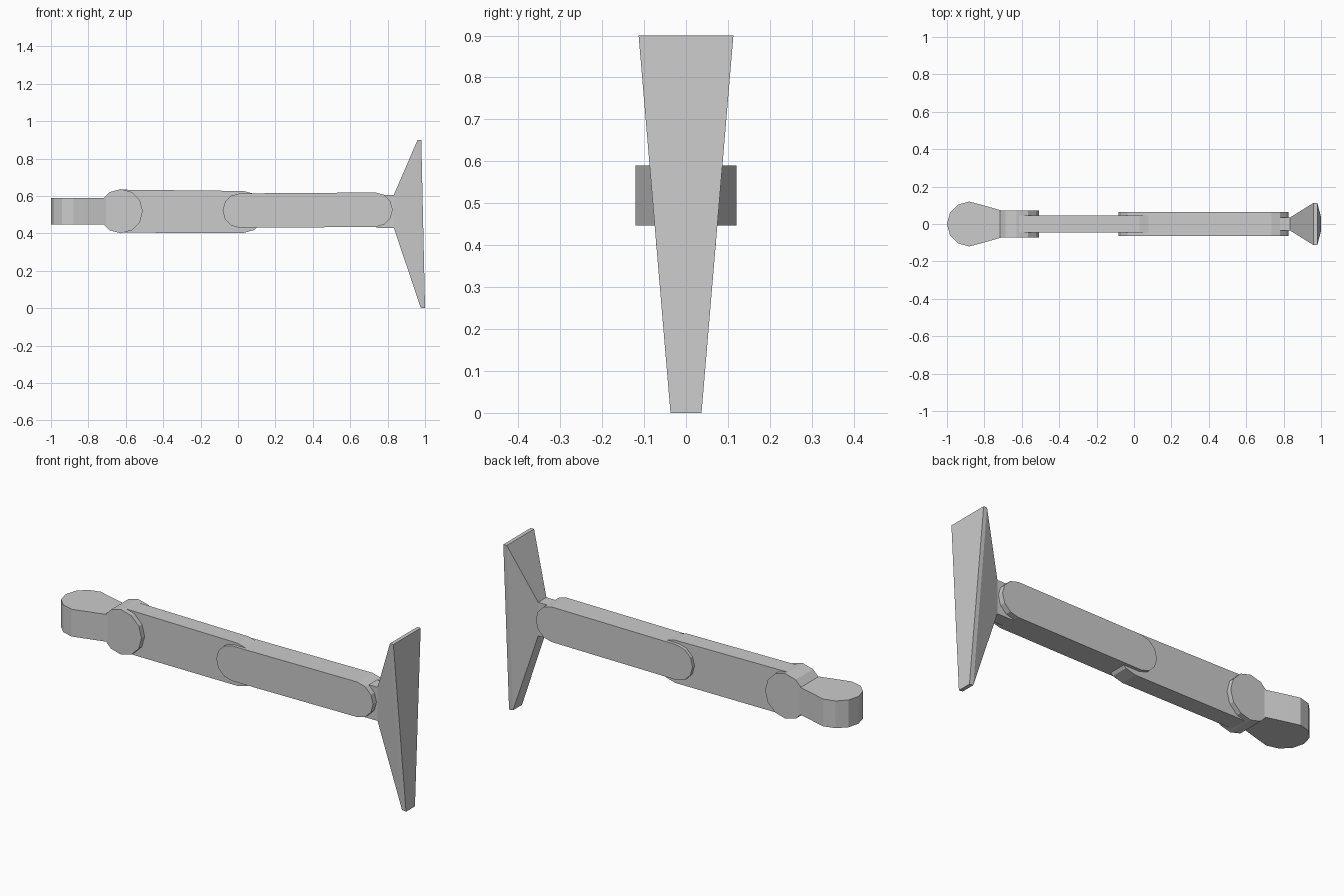
import bpy, bmesh
from math import sin, cos, pi

if "Cube" in bpy.data.objects:
    bpy.data.objects.remove(bpy.data.objects["Cube"])


def finish(name, bm):
    bmesh.ops.recalc_face_normals(bm, faces=bm.faces)
    me = bpy.data.meshes.new(name)
    bm.to_mesh(me)
    bm.free()
    ob = bpy.data.objects.new(name, me)
    bpy.context.collection.objects.link(ob)
    return ob


def prism(name, pts, place, lo, hi):
    """Extrude a closed outline between two levels."""
    bm = bmesh.new()
    a = [bm.verts.new(place(u, v, lo)) for u, v in pts]
    b = [bm.verts.new(place(u, v, hi)) for u, v in pts]
    bm.faces.new(a)
    bm.faces.new(b)
    n = len(pts)
    for i in range(n):
        j = (i + 1) % n
        bm.faces.new((a[i], a[j], b[j], b[i]))
    return finish(name, bm)


def arc(cx, cy, r, start, end, steps):
    return [(cx + r * cos(t), cy + r * sin(t)) for t in
            [(start + (end - start) * i / steps) * pi / 180 for i in range(steps + 1)]]


def side(u, v, w):
    return (u, w, v)


def plan(u, v, w):
    return (u, v, w)


def link(name, left, right, r_left, r_right, half):
    # Bar with rounded ends, seen from the side
    pts = arc(*left, r_left, 90, 270, 6) + arc(*right, r_right, -90, 90, 6)
    return prism(name, pts, side, -half, half)


# Teardrop mounting lug
prism("mount_lug", arc(-0.88, 0, 0.12, 60, 300, 8) + [(-0.70, -0.07), (-0.70, 0.07)],
      plan, 0.447, 0.59)

# Shoulder knuckle
prism("shoulder_knuckle", arc(-0.627, 0.519, 0.118, 0, 330, 11), side, -0.072, 0.072)

# Two arm bars
link("inner_arm", (-0.627, 0.519), (0.03, 0.515), 0.115, 0.112, 0.046)
link("outer_arm", (0.01, 0.522), (0.735, 0.527), 0.092, 0.092, 0.063)

# Tongue joining the outer arm to the head
prism("head_tongue", arc(0.75, 0.518, 0.088, 90, 270, 6) + [(0.84, 0.43), (0.84, 0.606)],
      side, -0.034, 0.034)

# Tapered head: neck section, rim section and front face
bm = bmesh.new()
rings = []
for xt, zt, wt, xb, zb, wb in [(0.833, 0.606, 0.034, 0.833, 0.43, 0.034),
                               (0.96, 0.9, 0.113, 0.977, 0.003, 0.037),
                               (0.98, 0.9, 0.113, 1.0, 0.0, 0.037)]:
    rings.append([bm.verts.new(p) for p in
                  [(xt, -wt, zt), (xt, wt, zt), (xb, wb, zb), (xb, -wb, zb)]])
bm.faces.new(rings[0])
bm.faces.new(rings[2])
for a, b in zip(rings, rings[1:]):
    for i in range(4):
        j = (i + 1) % 4
        bm.faces.new((a[i], a[j], b[j], b[i]))
finish("tapered_head", bm)
